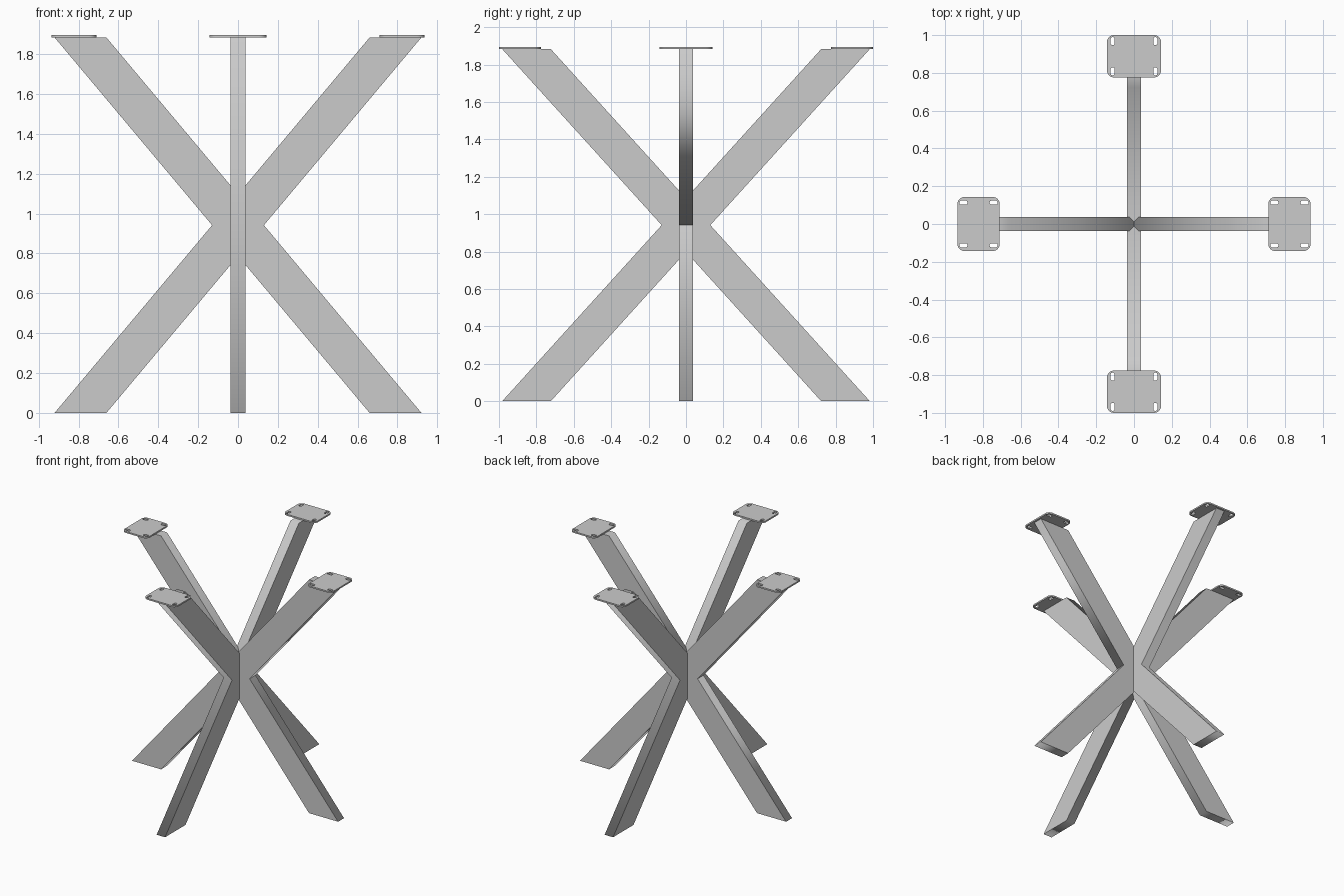
import bpy
import math
from mathutils import Matrix

if "Cube" in bpy.data.objects:
    bpy.data.objects.remove(bpy.data.objects["Cube"])

LEG_TOP, TOP, HALF_T = 1.883, 1.895, 0.0377   # leg height, total height, half bar thickness
MID = LEG_TOP / 2


def make_solid(name, outlines, depth, matrix):
    """Filled flat outlines (inner loops become holes), thickened, as a mesh."""
    cu = bpy.data.curves.new(name, 'CURVE')
    cu.dimensions, cu.fill_mode, cu.extrude = '2D', 'BOTH', depth / 2
    for pts in outlines:
        sp = cu.splines.new('POLY')
        sp.points.add(len(pts) - 1)
        for p, (x, y) in zip(sp.points, pts):
            p.co = (x, y, 0, 1)
        sp.use_cyclic_u = True
    tmp = bpy.data.objects.new(name + "_outline", cu)
    bpy.context.collection.objects.link(tmp)
    deps = bpy.context.evaluated_depsgraph_get()
    me = bpy.data.meshes.new_from_object(tmp.evaluated_get(deps))
    bpy.data.objects.remove(tmp)
    me.transform(matrix)
    ob = bpy.data.objects.new(name, me)
    bpy.context.collection.objects.link(ob)
    return ob


def rounded_rect(cx, cy, hx, hy, r, seg=6):
    pts = []
    for i, (sx, sy) in enumerate([(1, 1), (-1, 1), (-1, -1), (1, -1)]):
        for k in range(seg + 1):
            a = math.radians(90 * (i + k / seg))
            pts.append((cx + sx * (hx - r) + r * math.cos(a),
                        cy + sy * (hy - r) + r * math.sin(a)))
    return pts


def crossing(outer, inner):
    """Crotch height and half width where the two bars of an X meet."""
    return LEG_TOP * inner / (outer + inner), (outer - inner) / 2


upright = Matrix.Rotation(math.pi / 2, 4, 'X')     # flat outline -> xz plane
quarter = Matrix.Rotation(math.pi / 2, 4, 'Z')

# Side-to-side frame: one through bar with two half bars butted against it
a, b = 0.92, 0.66
low, side = crossing(a, b)
make_solid("through_bar", [[(b, 0), (a, 0), (-b, LEG_TOP), (-a, LEG_TOP)]],
           2 * HALF_T, upright)
make_solid("left_lower_leg", [[(-a, 0), (-b, 0), (0, low), (-side, MID)]],
           2 * HALF_T, upright)
make_solid("right_upper_leg",
           [[(a, LEG_TOP), (b, LEG_TOP), (0, LEG_TOP - low), (side, MID)]],
           2 * HALF_T, upright)

# Front-to-back frame: a single X profile
a, b = 0.983, 0.723
low, side = crossing(a, b)
make_solid("front_back_cross_legs",
           [[(-a, 0), (-b, 0), (0, low), (b, 0), (a, 0), (side, MID),
             (a, LEG_TOP), (b, LEG_TOP), (0, LEG_TOP - low),
             (-b, LEG_TOP), (-a, LEG_TOP), (-side, MID)]],
           2 * HALF_T, quarter @ upright)

# Mounting plates with four slotted screw holes each
plate = [rounded_rect(0, 0, 0.112, 0.143, 0.037)]
plate += [rounded_rect(sx * 0.08, sy * 0.113, 0.021, 0.011, 0.01)
          for sx in (-1, 1) for sy in (-1, 1)]
for i, (name, dist) in enumerate([("right", 0.823), ("back", 0.888),
                                  ("left", 0.823), ("front", 0.888)]):
    place = (Matrix.Rotation(i * math.pi / 2, 4, 'Z')
             @ Matrix.Translation((dist, 0, (LEG_TOP + TOP) / 2)))
    make_solid(name + "_mounting_plate", plate, TOP - LEG_TOP, place)
